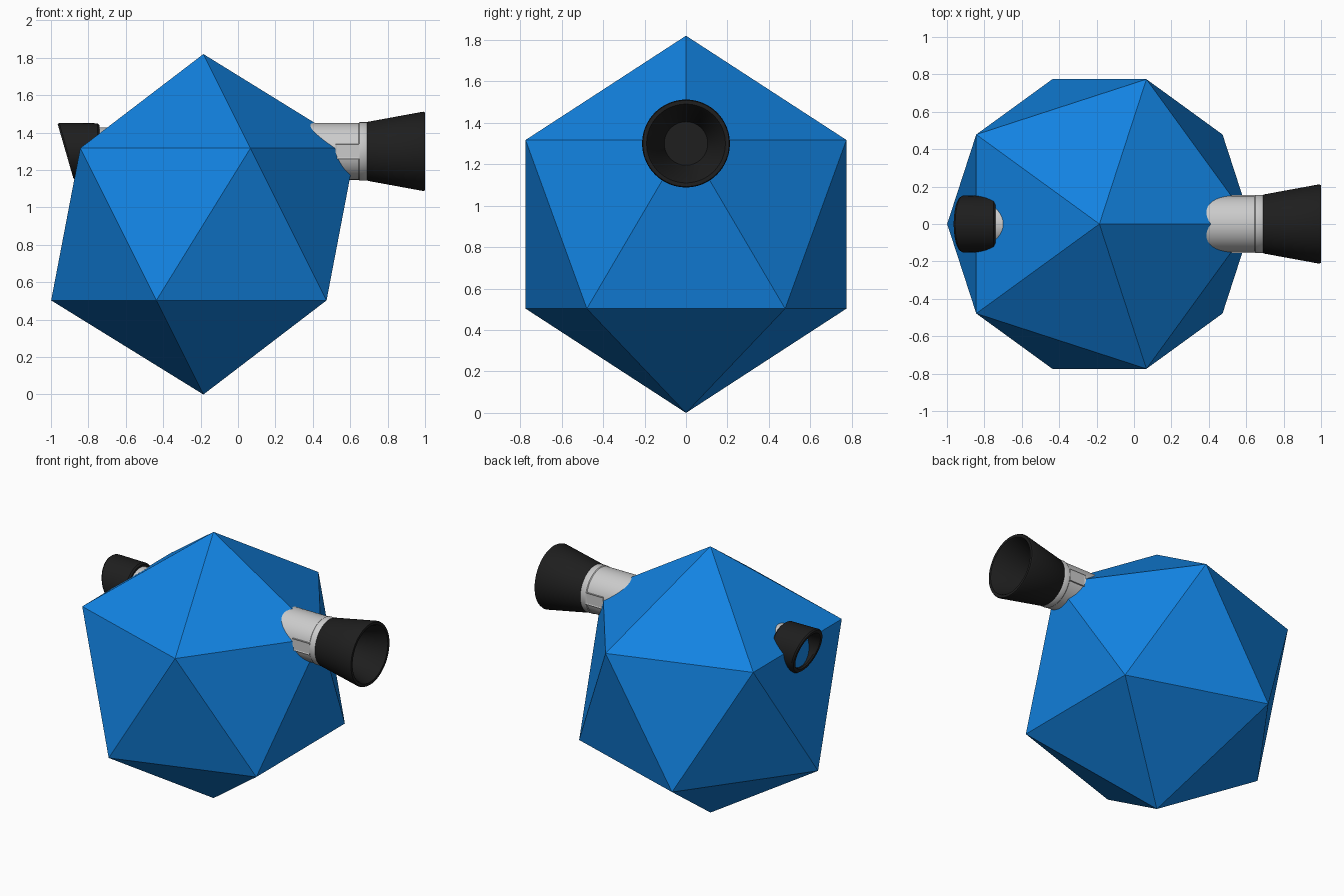
import bpy, bmesh, math
from mathutils import Vector

if "Cube" in bpy.data.objects:
    bpy.data.objects.remove(bpy.data.objects["Cube"])

AXIS_Z = 1.30   # height of the optical axis
SEG = 64


def material(name, rgb):
    m = bpy.data.materials.new(name)
    m.diffuse_color = (*rgb, 1)
    m.use_nodes = True
    m.node_tree.nodes["Principled BSDF"].inputs["Base Color"].default_value = m.diffuse_color
    return m


def finish(bm, name, mat=None, smooth=True):
    bmesh.ops.recalc_face_normals(bm, faces=bm.faces)
    me = bpy.data.meshes.new(name)
    bm.to_mesh(me)
    bm.free()
    ob = bpy.data.objects.new(name, me)
    bpy.context.collection.objects.link(ob)
    if mat:
        me.materials.append(mat)
    if smooth:
        bpy.ops.object.select_all(action='DESELECT')
        ob.select_set(True)
        bpy.context.view_layer.objects.active = ob
        bpy.ops.object.shade_smooth_by_angle(angle=math.radians(35))
    return ob


def lathe(profile):
    """Revolve (x, radius) points around the horizontal optical axis."""
    bm = bmesh.new()
    vs = [bm.verts.new((x, 0, AXIS_Z + r)) for x, r in profile]
    es = [bm.edges.new(p) for p in zip(vs, vs[1:])]
    bmesh.ops.spin(bm, geom=vs + es, cent=(0, 0, AXIS_Z), axis=(1, 0, 0),
                   angle=math.tau, steps=SEG, use_duplicate=False)
    bmesh.ops.remove_doubles(bm, verts=bm.verts, dist=1e-5)
    return bm


blue = material("blue", (0.006, 0.227, 0.76))
black = material("black", (0.013, 0.013, 0.013))

# Icosahedron body: two poles and two staggered rings of five
R, cx = 0.91, -0.185
bm = bmesh.new()
ring, h = R * 2 / math.sqrt(5), R / math.sqrt(5)
for s in (1, -1):
    bm.verts.new((cx, 0, R + s * R))
    for i in range(5):
        a = math.radians(72 * i + (0 if s > 0 else 36))
        bm.verts.new((cx + ring * math.cos(a), ring * math.sin(a), R + s * h))
bmesh.ops.convex_hull(bm, input=bm.verts)
finish(bm, "icosahedron_body", blue, smooth=False)

# Front tube with a slim collar where it meets the bell
finish(lathe([(0.30, 0), (0.30, 0.152), (0.645, 0.152), (0.65, 0.156),
              (0.69, 0.156), (0.70, 0.15), (0.70, 0)]), "front_tube")

# Hollow flared bell
finish(lathe([(0.69, 0), (0.69, 0.155), (0.695, 0.158), (0.99, 0.212),
              (1.0, 0.208), (1.0, 0.19), (0.99, 0.183), (0.74, 0.105),
              (0.74, 0)]), "front_bell", black)

# Framed side plates, one on each flank of the tube
for side, name in ((-1, "plate_front"), (1, "plate_back")):
    bm = bmesh.new()
    bmesh.ops.create_cube(bm, size=1)
    for v in bm.verts:
        v.co = Vector((0.585 + v.co.x * 0.13, side * 0.145 + v.co.y * 0.022,
                       AXIS_Z + v.co.z * 0.08))
    outer = max(bm.faces, key=lambda f: side * f.calc_center_median().y)
    bmesh.ops.inset_region(bm, faces=[outer], thickness=0.01)
    for v in outer.verts:
        v.co.y -= side * 0.003
    finish(bm, name, smooth=False)

# Rear tube
finish(lathe([(-0.76, 0), (-0.76, 0.127), (-0.55, 0.127), (-0.55, 0)]), "rear_tube")

# Eyecup: hollow cup whose open end is sheared to a slant
bm = lathe([(-0.755, 0), (-0.74, 0.13), (-0.74, 0.14), (-0.75, 0.15),
            (-0.912, 0.152), (-0.922, 0.145), (-0.922, 0.125), (-0.912, 0.118),
            (-0.77, 0.11), (-0.77, 0)])
for v in bm.verts:
    if v.co.x < -0.85:
        v.co.x -= 0.29 * (v.co.z - AXIS_Z)
finish(bm, "eyecup", black)
